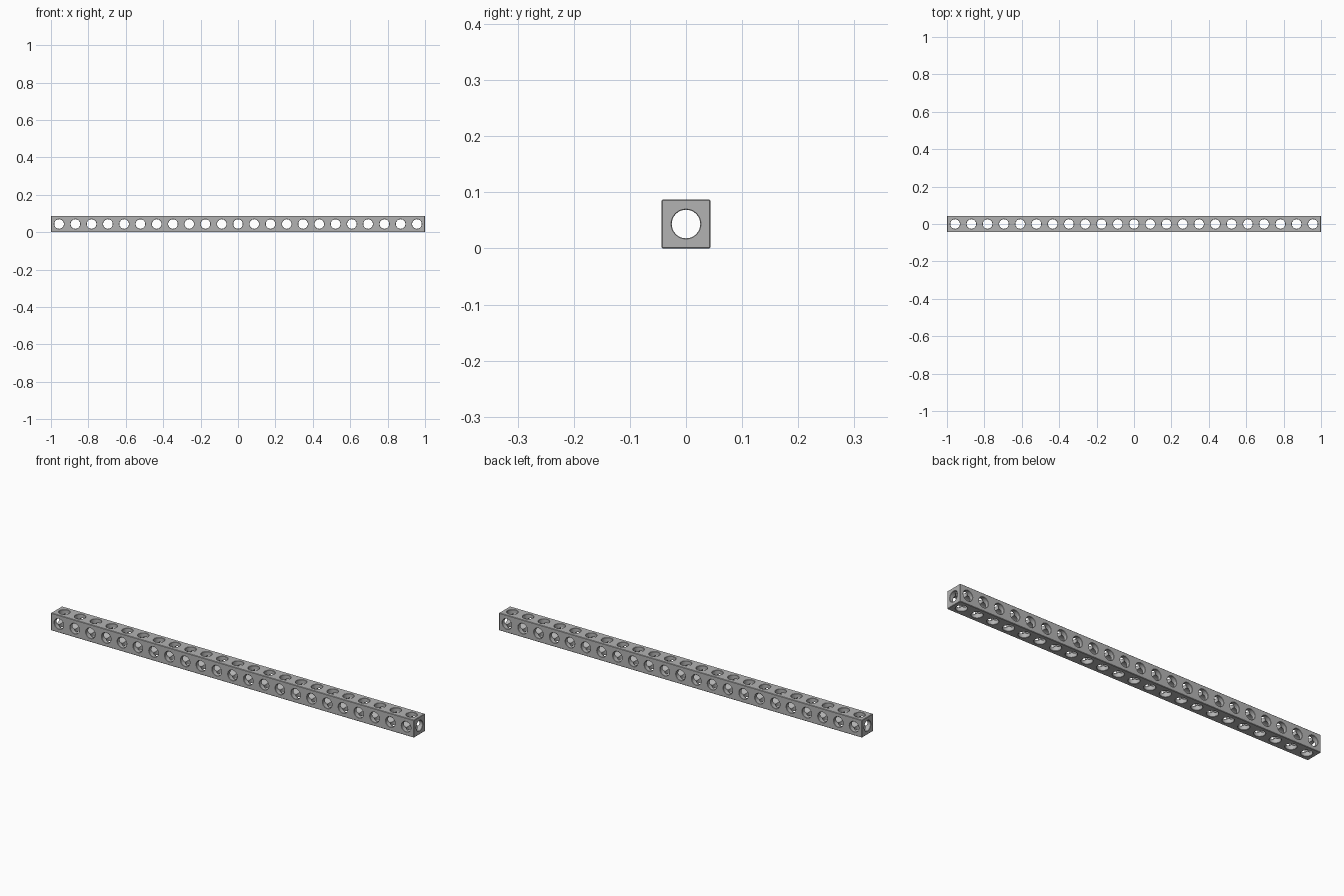
import bpy, bmesh, math
from mathutils import Vector

if "Cube" in bpy.data.objects:
    bpy.data.objects.remove(bpy.data.objects["Cube"])

CELLS = 23
PITCH = 2 / CELLS
HALF = PITCH / 2
BORE = 0.0255       # bore radius
LIP = 0.0012        # countersink at each hole mouth
EDGE = 0.002        # chamfer on the outer edges
SEGMENTS = 32

metal = bpy.data.materials.new("grey metal")
metal.use_nodes = True
colour = (0.45, 0.45, 0.45, 1)
metal.diffuse_color = colour
metal.node_tree.nodes["Principled BSDF"].inputs["Base Color"].default_value = colour


def add_side(bm, centre, normal, plate):
    """One arm of a cell's crossing bores, with its drilled outer plate."""
    n = Vector(normal)
    u = Vector((n.y, n.z, n.x))
    v = n.cross(u)
    rings = []
    for i in range(SEGMENTS):
        a = 2 * math.pi * i / SEGMENTS
        c, s = math.cos(a), math.sin(a)
        flat = u * c + v * s
        reach = max(abs(c), abs(s))
        # mitre where the equal bores meet, then out to the mouth
        points = [flat * BORE + n * BORE * reach]
        if plate:
            points += [flat * BORE + n * (HALF - LIP),
                       flat * (BORE + LIP) + n * HALF,
                       flat * (HALF / reach) + n * HALF]
        else:
            points += [flat * BORE + n * HALF]
        rings.append([bm.verts.new(centre + p) for p in points])
    for i, a in enumerate(rings):
        b = rings[(i + 1) % SEGMENTS]
        for k in range(len(a) - 1):
            bm.faces.new((a[k], b[k], b[k + 1], a[k + 1]))


# Drilled beam: a row of cells, each with bores along all three axes
bm = bmesh.new()
for cell in range(CELLS):
    centre = Vector((-1 + (cell + 0.5) * PITCH, 0, HALF))
    for side in ((0, 1, 0), (0, -1, 0), (0, 0, 1), (0, 0, -1)):
        add_side(bm, centre, side, True)
    add_side(bm, centre, (1, 0, 0), cell == CELLS - 1)
    add_side(bm, centre, (-1, 0, 0), cell == 0)
bmesh.ops.remove_doubles(bm, verts=bm.verts, dist=0.00005)
bmesh.ops.recalc_face_normals(bm, faces=bm.faces)


# Chamfer the twelve outer edges
def on_rim(edge):
    a, b = (p.co - Vector((0, 0, HALF)) for p in edge.verts)
    shared = 0
    for axis, limit in enumerate((1, HALF, HALF)):
        if abs(a[axis] - b[axis]) < 1e-5 and abs(abs(a[axis]) - limit) < 1e-5:
            shared += 1
    return shared == 2


rim = [e for e in bm.edges if on_rim(e)]
bmesh.ops.bevel(bm, geom=rim, offset=EDGE, offset_type='OFFSET',
                segments=1, affect='EDGES', clamp_overlap=False)

mesh = bpy.data.meshes.new("drilled_beam")
bm.to_mesh(mesh)
bm.free()
mesh.materials.append(metal)
beam = bpy.data.objects.new("drilled_beam", mesh)
bpy.context.collection.objects.link(beam)

bpy.context.view_layer.objects.active = beam
beam.select_set(True)
bpy.ops.object.shade_smooth_by_angle(angle=math.radians(30))
